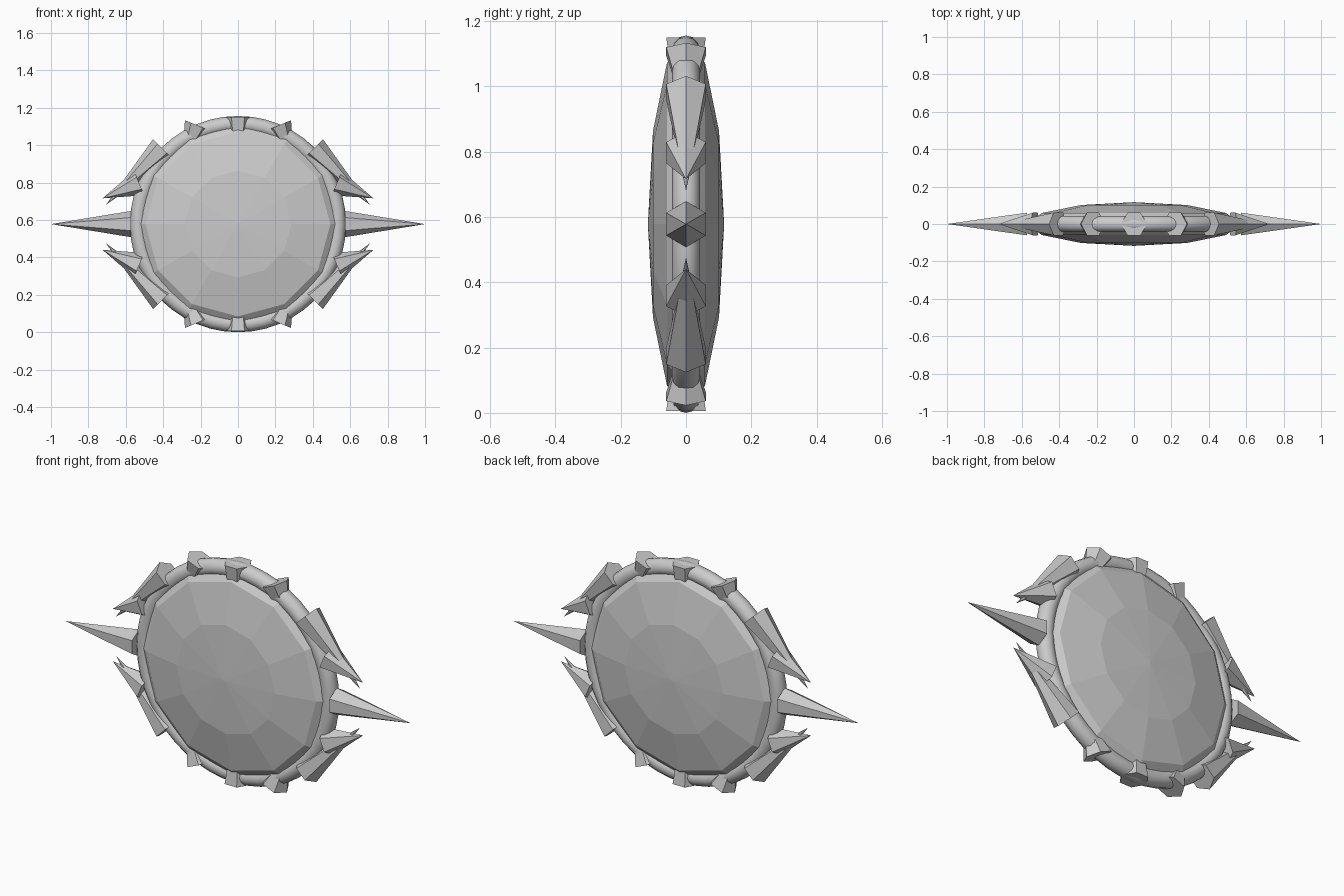
import bpy
import math
from mathutils import Matrix, Vector

old = bpy.data.objects.get("Cube")
if old:
    bpy.data.objects.remove(old, do_unlink=True)

CENTRE = Vector((0, 0, 0.578))
SPIKE_BASE = 0.572   # distance of each spike's base from the centre
SPIKE_RADIUS = 0.07
LONG, SHORT = 0.428, 0.212
COUNT = 16

metal = bpy.data.materials.new("grey metal")
metal.use_nodes = True
colour = (0.6, 0.6, 0.6, 1)
metal.diffuse_color = colour
metal.node_tree.nodes["Principled BSDF"].inputs["Base Color"].default_value = colour


def finish(name):
    obj = bpy.context.object
    obj.name = name
    obj.data.materials.append(metal)
    return obj


# Faceted lens-shaped body, poles facing front and back
bpy.ops.mesh.primitive_uv_sphere_add(segments=12, ring_count=6, radius=0.57)
body = finish("shield_body")
body.data.transform(Matrix.Diagonal((1, 1, 0.205, 1)))
body.data.transform(Matrix.Rotation(math.pi / 2, 4, "X"))
body.location = CENTRE

# Round rim
bpy.ops.mesh.primitive_torus_add(major_segments=48, minor_segments=12,
                                 major_radius=0.535, minor_radius=0.043)
rim = finish("rim")
rim.data.transform(Matrix.Rotation(math.pi / 2, 4, "X"))
rim.location = CENTRE
bpy.ops.object.shade_smooth_by_angle(angle=math.radians(40))

# Six-sided spikes around the rim, long and short in turn;
# each points along the mirror image of its own radial direction
for i in range(COUNT):
    angle = 2 * math.pi * i / COUNT
    length = SHORT if i % 2 else LONG
    bpy.ops.mesh.primitive_cone_add(vertices=6, radius1=SPIKE_RADIUS,
                                    radius2=0, depth=length)
    spike = finish(f"spike_{i + 1}")
    # Base at the origin, a corner in the plane of the rim, tip along +x
    spike.data.transform(Matrix.Translation((0, 0, length / 2)))
    spike.data.transform(Matrix.Rotation(math.pi / 2, 4, "Z"))
    spike.data.transform(Matrix.Rotation(math.pi / 2, 4, "Y"))
    spike.data.transform(Matrix.Rotation(angle, 4, "Y"))
    spike.location = CENTRE + SPIKE_BASE * Vector((math.cos(angle), 0, math.sin(angle)))
